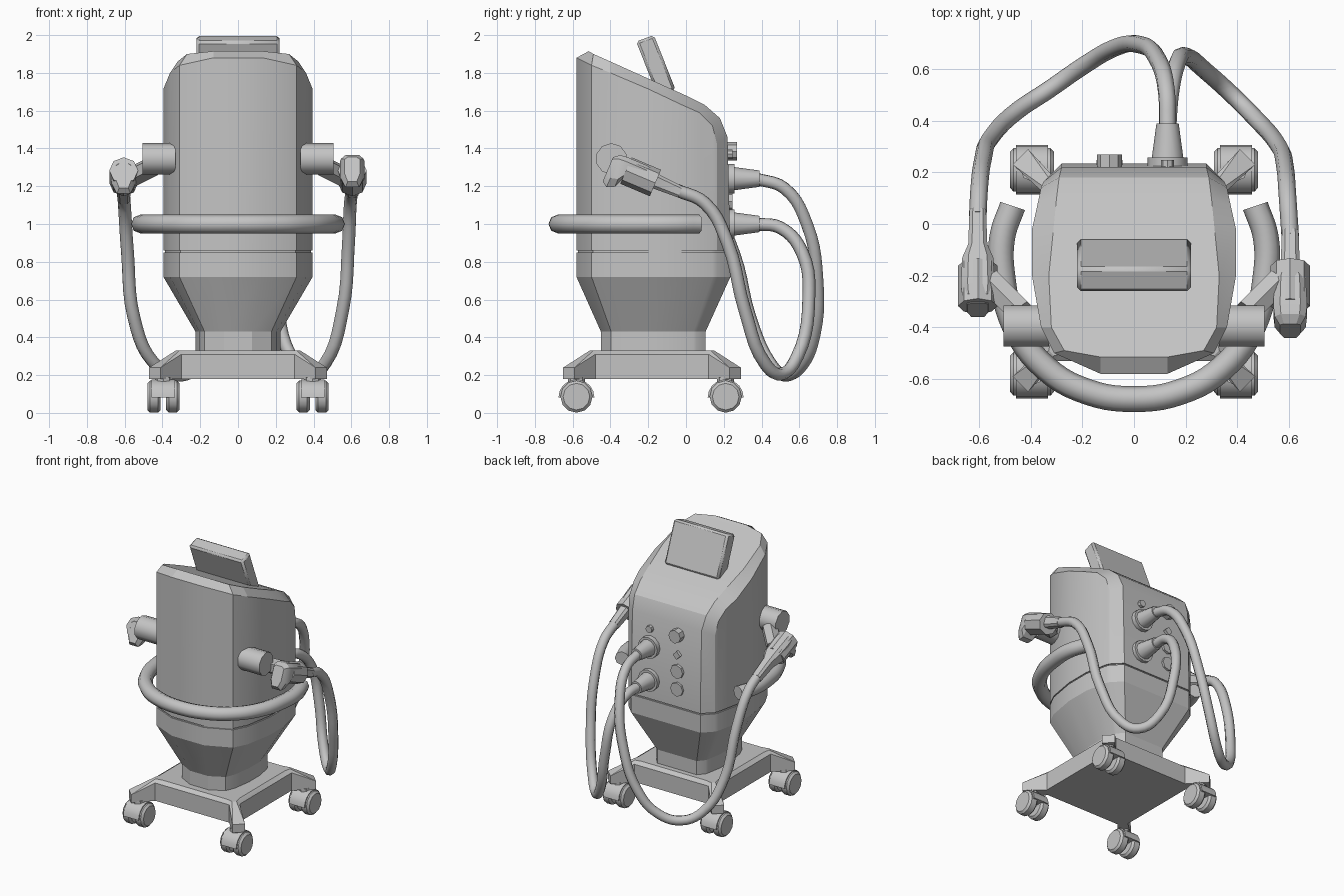
import bpy, bmesh, math
from mathutils import Vector, Matrix

old = bpy.data.objects.get("Cube")
if old:
    bpy.data.objects.remove(old, do_unlink=True)

grey = bpy.data.materials.new("light grey")
grey.use_nodes = True
grey.diffuse_color = (0.55, 0.55, 0.55, 1)
grey.node_tree.nodes["Principled BSDF"].inputs["Base Color"].default_value = (0.55, 0.55, 0.55, 1)


def smooth(ob, angle):
    bpy.ops.object.select_all(action='DESELECT')
    ob.select_set(True)
    bpy.context.view_layer.objects.active = ob
    bpy.ops.object.shade_smooth_by_angle(angle=math.radians(angle))


def finish(name, bm, bevel=0, angle=28):
    bmesh.ops.remove_doubles(bm, verts=bm.verts, dist=0.0005)
    bmesh.ops.recalc_face_normals(bm, faces=bm.faces)
    me = bpy.data.meshes.new(name)
    bm.to_mesh(me)
    bm.free()
    me.materials.append(grey)
    ob = bpy.data.objects.new(name, me)
    bpy.context.collection.objects.link(ob)
    if bevel:
        mod = ob.modifiers.new("soft edges", 'BEVEL')
        mod.width = bevel
        mod.limit_method = 'ANGLE'
        mod.angle_limit = math.radians(40)
    smooth(ob, angle)
    return ob


def loft(name, rings, bevel=0, angle=28):
    """Skin closed rings of equal length and cap both ends."""
    bm = bmesh.new()
    vs = [[bm.verts.new(p) for p in ring] for ring in rings]
    n = len(rings[0])
    for a, b in zip(vs, vs[1:]):
        for i in range(n):
            j = (i + 1) % n
            bm.faces.new((a[i], a[j], b[j], b[i]))
    bm.faces.new(vs[0])
    bm.faces.new(vs[-1])
    return finish(name, bm, bevel, angle)


def rod(name, a, b, r1, r2=None, sides=12, bevel=0):
    """Cylinder or cone between two points."""
    a, b = Vector(a), Vector(b)
    bm = bmesh.new()
    turn = (b - a).to_track_quat('Z', 'Y').to_matrix().to_4x4()
    bmesh.ops.create_cone(bm, cap_ends=True, segments=sides, radius1=r1,
                          radius2=r1 if r2 is None else r2, depth=(b - a).length,
                          matrix=Matrix.Translation((a + b) / 2) @ turn)
    return finish(name, bm, bevel, 40)


def tube(name, pts, r):
    cu = bpy.data.curves.new(name, 'CURVE')
    cu.dimensions = '3D'
    cu.bevel_depth = r
    cu.bevel_resolution = 2
    cu.resolution_u = 5
    cu.use_fill_caps = True
    sp = cu.splines.new('BEZIER')
    sp.bezier_points.add(len(pts) - 1)
    for bp, p in zip(sp.bezier_points, pts):
        bp.co = p
        bp.handle_left_type = bp.handle_right_type = 'AUTO'
    cu.materials.append(grey)
    ob = bpy.data.objects.new(name, cu)
    bpy.context.collection.objects.link(ob)
    bpy.ops.object.select_all(action='DESELECT')
    ob.select_set(True)
    bpy.context.view_layer.objects.active = ob
    bpy.ops.object.convert(target='MESH')
    smooth(bpy.context.object, 50)


# Upper shell: sloped top strip, chamfer and side walls, front to back
SEAM = 0.86
inner = [(.13, -.515, 1.915), (.27, -.49, 1.90), (.32, -.4, 1.86), (.33, -.2, 1.77), (.31, 0, 1.68),
         (.30, .1, 1.63), (.29, .18, 1.56), (.28, .22, 1.46), (.28, .235, SEAM)]
outer = [(.13, -.58, 1.88), (.31, -.5, 1.84), (.36, -.4, 1.80), (.395, -.2, 1.715), (.395, -.02, 1.63),
         (.375, .07, 1.59), (.36, .14, 1.52), (.35, .165, 1.42), (.35, .165, SEAM)]
bm = bmesh.new()


def pair(p, z=None):
    z = p[2] if z is None else z
    return [bm.verts.new((s * p[0], p[1], z)) for s in (1, -1)]


I = [pair(p) for p in inner]
O = [pair(p) for p in outer]
B = [pair(p, SEAM) for p in outer[:-1]]
bm.faces.new((*I[0], *reversed(O[0])))
bm.faces.new((*O[0], *reversed(B[0])))
for k in range(len(I) - 1):
    bm.faces.new((*I[k], *reversed(I[k + 1])))
    for s in (0, 1):
        bm.faces.new((I[k][s], I[k + 1][s], O[k + 1][s], O[k][s]))
for k in range(len(B) - 1):
    bm.faces.new((*B[k], *reversed(B[k + 1])))
    for s in (0, 1):
        bm.faces.new((O[k][s], O[k + 1][s], B[k + 1][s], B[k][s]))
bm.faces.new((*B[-1], *reversed(I[-1])))
finish("upper_shell", bm, angle=24)

# Lower shell: band, seam recess, taper and neck
half = [p[:2] for p in outer[:-1]] + [inner[-1][:2]]
plan = half + [(-x, y) for x, y in reversed(half)]


def plan_ring(z, sx, sy):
    return [(x * sx, -.175 + (y + .175) * sy, z) for x, y in plan]


loft("lower_shell", [plan_ring(*r) for r in (
    (.30, .57, .68), (.43, .57, .68), (.72, 1, 1), (.85, 1, 1), (.85, .98, .98), (.87, .98, .98))], angle=24)


# Wheeled base with four corner arms
def base_ring(quarter):
    return [(x * c - y * s, x * s + y * c - .18, z)
            for c, s in ((1, 0), (0, 1), (-1, 0), (0, -1)) for x, y, z in quarter]


foot = [(.35, .30), (.47, .41), (.41, .47), (.30, .35)]
heights = (.31, .24, .24, .31)
top = [(.32, .26), (.33, .31), (.31, .33), (.26, .32)]
loft("base", [base_ring([(x, y, .18) for x, y in foot]),
              base_ring([(x, y, z) for (x, y), z in zip(foot, heights)]),
              base_ring([(x, y, .33) for x, y in top])], angle=15)

# Twin-wheel casters
for sx, side in ((1, "left"), (-1, "right")):
    for y, end in ((-.58, "front"), (.21, "back")):
        x = sx * .395
        tag = end + "_" + side
        for k, d in enumerate((-1, 1)):
            rod(f"{tag}_wheel_{k + 1}", (x + d * .015, y, .086), (x + d * .085, y, .086), .085, sides=12, bevel=.014)
        arc = [math.radians(a) for a in range(0, 181, 20)]
        loft(tag + "_caster_hood", [[(x + d, y + .095 * math.cos(a), .082 + .095 * math.sin(a)) for a in arc]
                                    for d in (-.062, .062)])
        rod(tag + "_caster_stem", (x, y, .13), (x, y, .19), .045, sides=8)

# Wraparound push handle
bar = [(.47, .07), (.51, -.05), (.51, -.2), (.46, -.4), (.34, -.56), (.18, -.65), (0, -.678)]
bar += [(-x, y) for x, y in reversed(bar[:-1])]
tube("handle", [(x, y, 1.0) for x, y in bar], .05)

# Tilted display
t, n = Vector((0, -.115, .29)), Vector((0, -.094, -.034))
low = Vector((0, -.055, 1.71))
loft("display", [[Vector((x, 0, 0)) + p for p in (low, low + t, low + t + n, low + n)]
                 for x in (-.22, .22)], bevel=.014)

# Holders, clamps and handpieces on both sides
axis, up = Vector((0, -.92, .39)), Vector((0, .39, .92))
sections = [(0, .032, .032, -.032), (.15, .037, .042, -.04), (.21, .06, .06, -.05),
            (.31, .065, .06, -.06), (.33, .065, .06, -.11), (.37, .06, .055, -.13), (.40, .04, .03, -.11)]
for sx, side in ((1, "left"), (-1, "right")):
    rod(side + "_holder", (sx * .33, -.395, 1.345), (sx * .505, -.395, 1.345), .083, sides=10)
    mid = Vector((sx * .605, -.24, 1.25))
    rod(side + "_clamp", mid - axis * .085, mid + axis * .085, .076, sides=8)
    rod(side + "_bracket", (sx * .44, -.34, 1.31), (sx * .56, -.22, 1.25), .055, sides=6)
    tail = Vector((sx * .605, -.03, 1.17)) - axis * (0 if sx > 0 else .087)
    rings = []
    for d, w, hi, lo in sections:
        c = tail + axis * d
        rings.append([c + Vector((px * w, 0, 0)) + up * q for px, q in
                      ((-1, lo * .6), (-.6, lo), (.6, lo), (1, lo * .6),
                       (1, hi * .6), (.6, hi), (-.6, hi), (-1, hi * .6))])
    loft(side + "_handpiece", rings)

# Hoses looping from the handpieces to the back panel
tube("left_hose", [(.605, -.05, 1.18), (.595, .1, 1.11), (.585, .22, .9), (.555, .31, .55), (.46, .42, .26),
                   (.38, .5, .205), (.28, .59, .30), (.2, .65, .6), (.165, .615, .85), (.14, .5, .98),
                   (.13, .37, 1.0)], .034)
tube("right_hose", [(-.605, .03, 1.15), (-.6, .13, 1.08), (-.585, .25, .85), (-.55, .34, .5), (-.45, .44, .27),
                    (-.33, .52, .2), (-.2, .61, .25), (-.08, .68, .42), (.02, .695, .7), (.09, .64, 1.0),
                    (.125, .52, 1.19), (.13, .37, 1.24)], .034)

# Back panel plugs, ports and buttons
for z, tag in ((1.24, "upper"), (1.0, "lower")):
    rod(tag + "_plug_flange", (.13, .22, z), (.13, .258, z), .078, sides=12)
    rod(tag + "_plug", (.13, .25, z), (.13, .39, z), .062, .043, sides=12)
for k, (x, z, r, depth, sides) in enumerate((
        (-.095, 1.385, .048, .035, 8), (-.095, 1.12, .05, .012, 8), (-.095, .99, .05, .012, 8),
        (-.095, 1.24, .03, .012, 4), (.13, 1.37, .025, .012, 8))):
    rod(f"back_port_{k + 1}", (x, .21, z), (x, .235 + depth, z), r, sides=sides)
